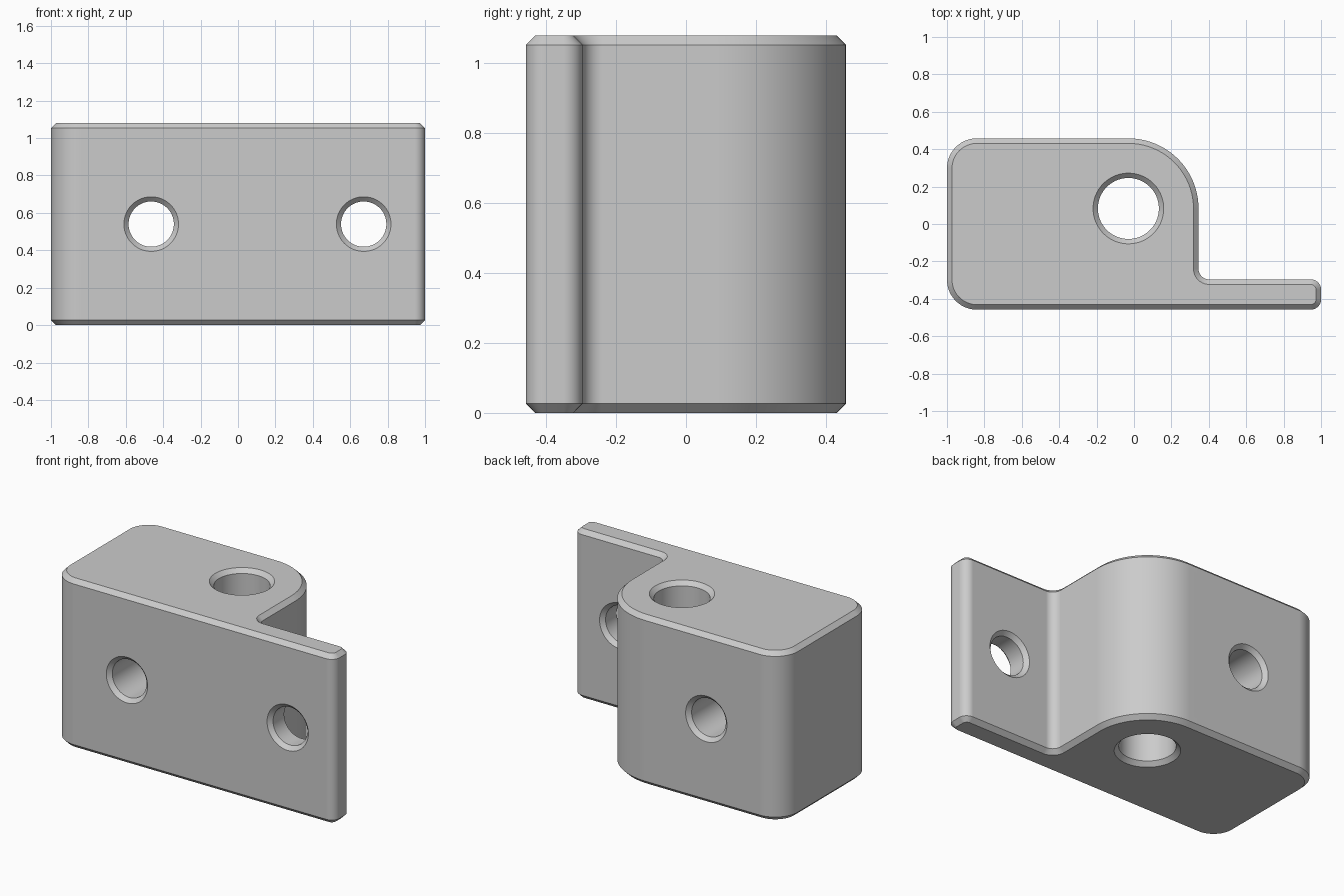
import bpy, bmesh, math

if "Cube" in bpy.data.objects:
    bpy.data.objects.remove(bpy.data.objects["Cube"])

HEIGHT, CHAMFER, HALF_Y = 1.08, 0.027, 0.458

grey = bpy.data.materials.new("plain_grey")
grey.diffuse_color = (0.6, 0.6, 0.6, 1)
grey.use_nodes = True
grey.node_tree.nodes["Principled BSDF"].inputs["Base Color"].default_value = grey.diffuse_color


def loft(name, rings):
    """Closed solid skinned through equal-length rings of points."""
    bm = bmesh.new()
    rows = [[bm.verts.new(p) for p in ring] for ring in rings]
    n = len(rows[0])
    for a, b in zip(rows, rows[1:]):
        for i in range(n):
            j = (i + 1) % n
            bm.faces.new((a[i], a[j], b[j], b[i]))
    bm.faces.new(rows[0][::-1])
    bm.faces.new(rows[-1])
    bmesh.ops.recalc_face_normals(bm, faces=bm.faces)
    mesh = bpy.data.meshes.new(name)
    bm.to_mesh(mesh)
    bm.free()
    mesh.materials.append(grey)
    obj = bpy.data.objects.new(name, mesh)
    bpy.context.collection.objects.link(obj)
    return obj


# Outline corners, counter-clockwise: centre x, centre y, radius, start and end angle
CORNERS = [
    (-0.84, -0.298, 0.16, 180, 270),   # front left
    (0.945, -0.403, 0.055, 270, 360),  # flange front
    (0.945, -0.351, 0.055, 0, 90),     # flange back
    (0.402, -0.239, -0.057, 270, 180),  # inner fillet (negative = concave)
    (-0.03, 0.083, 0.375, 0, 90),      # big rounded shoulder
    (-0.84, 0.298, 0.16, 90, 180),     # back left
]


def outline(inset, z, steps=20):
    pts = []
    for cx, cy, r, a0, a1 in CORNERS:
        rad = abs(r - inset)
        for i in range(steps + 1):
            a = math.radians(a0 + (a1 - a0) * i / steps)
            pts.append((cx + rad * math.cos(a), cy + rad * math.sin(a), z))
    return pts


def drill(name, place, t0, t1, r, c, n=96):
    """Hole cutter along t, widened by a chamfer c at both ends."""
    e = 0.02
    rings = []
    for t, rad in ((t0 - e, r + c + e), (t0 + c, r), (t1 - c, r), (t1 + e, r + c + e)):
        rings.append([place(rad * math.cos(2 * math.pi * i / n),
                            rad * math.sin(2 * math.pi * i / n), t) for i in range(n)])
    return loft(name, rings)


# Bracket body with chamfered top and bottom edges
body = loft("bracket_body", [outline(CHAMFER, 0), outline(0, CHAMFER),
                             outline(0, HEIGHT - CHAMFER), outline(CHAMFER, HEIGHT)])

# Vertical bore, block hole and flange hole
cutters = [
    drill("vertical_bore", lambda u, v, t: (-0.03 + u, 0.083 + v, t), 0, HEIGHT, 0.163, 0.026),
    drill("block_hole", lambda u, v, t: (-0.464 + u, t, 0.54 + v), -HALF_Y, HALF_Y, 0.121, 0.025),
    drill("flange_hole", lambda u, v, t: (0.672 + u, t, 0.54 + v), -HALF_Y, -0.296, 0.121, 0.025),
]
bpy.context.view_layer.objects.active = body
body.select_set(True)
for cutter in cutters:
    mod = body.modifiers.new(cutter.name, 'BOOLEAN')
    mod.operation, mod.solver, mod.object = 'DIFFERENCE', 'EXACT', cutter
    bpy.ops.object.modifier_apply(modifier=mod.name)
    bpy.data.objects.remove(cutter)

# Smooth curves, crisp chamfer edges, flat large faces
bpy.ops.object.shade_smooth_by_angle(angle=math.radians(30))
weighted = body.modifiers.new("flat_faces", 'WEIGHTED_NORMAL')
weighted.keep_sharp = True
